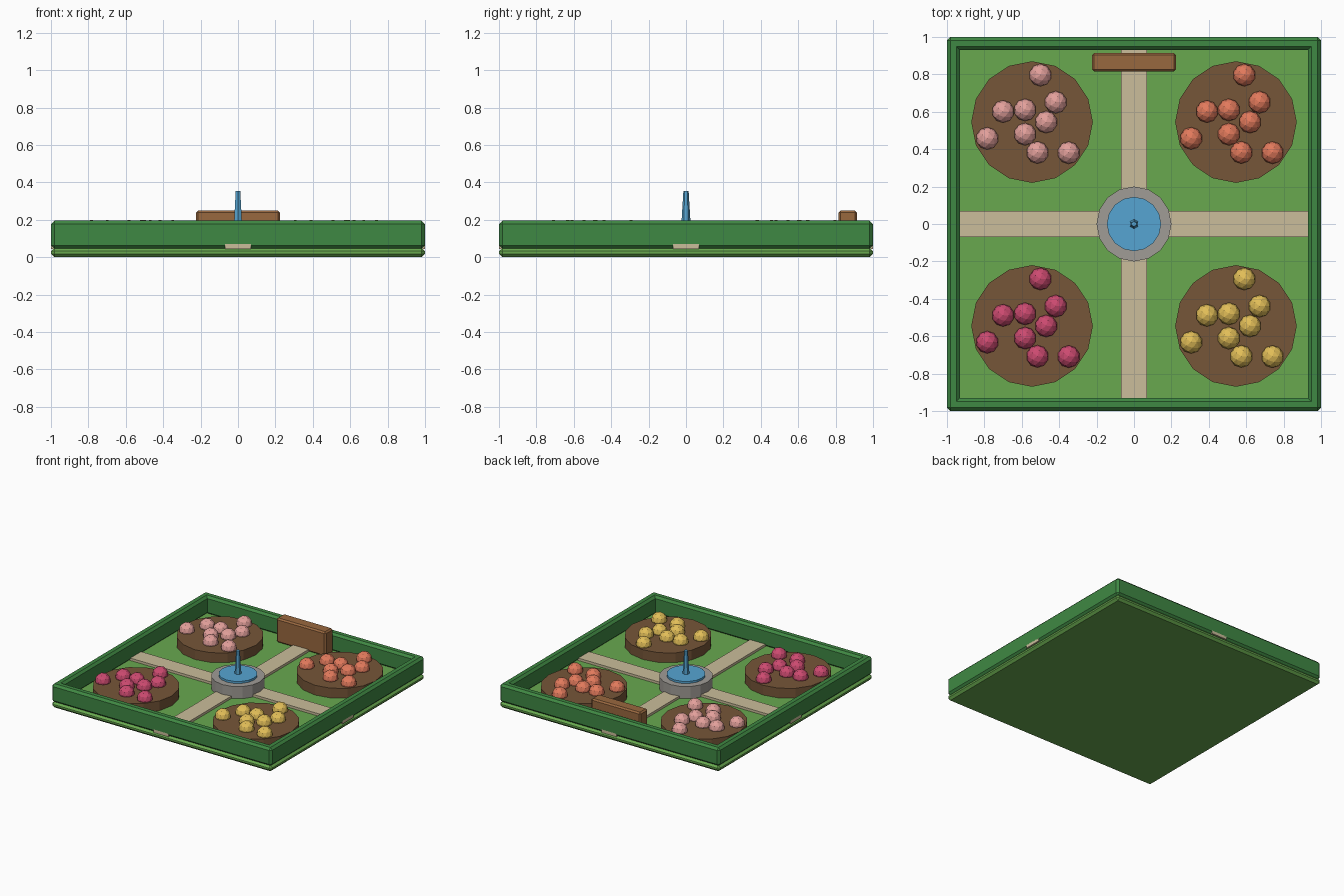
import bpy
from math import cos, sin, radians

if "Cube" in bpy.data.objects:
    bpy.data.objects.remove(bpy.data.objects["Cube"])


def material(name, hex_code):
    rgb = [int(hex_code[i:i + 2], 16) / 255 for i in (0, 2, 4)]
    lin = [c / 12.92 if c <= 0.04045 else ((c + 0.055) / 1.055) ** 2.4 for c in rgb]
    m = bpy.data.materials.new(name)
    m.diffuse_color = (*lin, 1)
    m.use_nodes = True
    m.node_tree.nodes["Principled BSDF"].inputs["Base Color"].default_value = m.diffuse_color
    return m


def finish(name, mat):
    ob = bpy.context.object
    ob.name = name
    ob.data.materials.append(mat)
    return ob


def box(name, x, y, z, mat, bevel=0):
    # x, y, z are (low, high) ranges
    bpy.ops.mesh.primitive_cube_add(size=1, location=[sum(r) / 2 for r in (x, y, z)])
    ob = finish(name, mat)
    ob.scale = [r[1] - r[0] for r in (x, y, z)]
    bpy.ops.object.transform_apply(location=False, rotation=False, scale=True)
    if bevel:
        mod = ob.modifiers.new("bevel", 'BEVEL')
        mod.width = bevel
        mod.segments = 1
    return ob


def prism(name, x, y, z, r1, r2, sides, mat):
    bpy.ops.mesh.primitive_cone_add(vertices=sides, radius1=r1, radius2=r2,
                                    depth=z[1] - z[0], location=(x, y, sum(z) / 2))
    return finish(name, mat)


grass = material("grass", "68A94F")
leaf = material("hedge_green", "3F8843")
sand = material("sand", "CBBD9B")
soil = material("soil", "765638")
stone = material("stone", "A09C96")
water = material("water", "56A5D2")
wood = material("wood", "99683F")

# Lawn slab and crossing paths
box("lawn", (-1, 1), (-1, 1), (0, 0.05), grass, 0.018)
box("path_long", (-0.07, 0.07), (-1, 1), (0.045, 0.07), sand)
box("path_cross", (-1, 1), (-0.07, 0.07), (0.045, 0.07), sand)

# Four border hedges
for s, side_x, side_y in ((1, "right", "back"), (-1, "left", "front")):
    r = tuple(sorted((s * 0.93, s)))
    box("hedge_" + side_x, r, (-1, 1), (0.045, 0.195), leaf, 0.018)
    box("hedge_" + side_y, (-1, 1), r, (0.045, 0.195), leaf, 0.018)

# Flower beds with nine blooms in a spiral
beds = (("pink", -1, 1, "E3A09B"), ("coral", 1, 1, "E27A5C"),
        ("magenta", -1, -1, "CC4A70"), ("yellow", 1, -1, "E2BE58"))
for label, sx, sy, code in beds:
    cx, cy = sx * 0.545, sy * 0.545
    petals = material(label + "_petals", code)
    prism(label + "_bed", cx, cy, (0.045, 0.13), 0.325, 0.325, 16, soil)
    for i in range(9):
        a, r = radians(40 * i), 0.075 + 0.09 * (i % 3)
        bpy.ops.mesh.primitive_ico_sphere_add(
            subdivisions=2, radius=0.06,
            location=(cx + r * cos(a), cy + r * sin(a), 0.14))
        finish(f"{label}_flower_{i + 1}", petals)

# Fountain: basin, water disc, jet
prism("fountain_basin", 0, 0, (0.045, 0.15), 0.2, 0.2, 16, stone)
prism("fountain_water", 0, 0, (0.13, 0.167), 0.145, 0.145, 16, water)
prism("fountain_jet", 0, 0, (0.155, 0.355), 0.026, 0.014, 6, water)

# Bench at the back end of the path
box("bench", (-0.225, 0.225), (0.815, 0.915), (0.05, 0.25), wood, 0.012)
